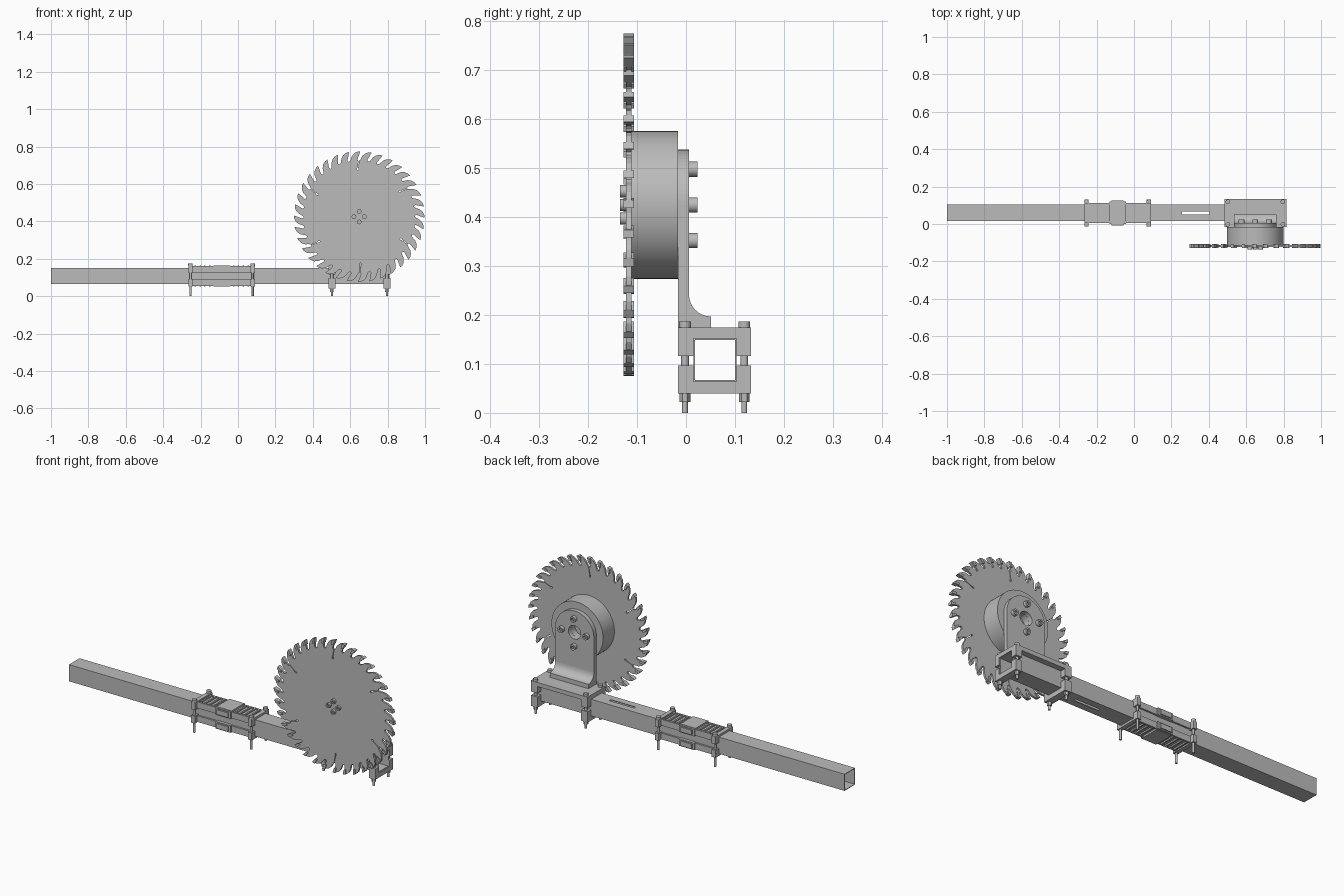
import bpy, bmesh
from math import sin, cos, pi, radians
from mathutils import Matrix, Vector

if "Cube" in bpy.data.objects:
    bpy.data.objects.remove(bpy.data.objects["Cube"], do_unlink=True)

steel = bpy.data.materials.new("grey steel")
steel.use_nodes = True
GREY = (0.5, 0.5, 0.5, 1)
steel.diffuse_color = GREY
steel.node_tree.nodes["Principled BSDF"].inputs["Base Color"].default_value = GREY


def finish(name, bm, smooth=False):
    bmesh.ops.recalc_face_normals(bm, faces=bm.faces)
    mesh = bpy.data.meshes.new(name)
    bm.to_mesh(mesh)
    bm.free()
    mesh.materials.append(steel)
    obj = bpy.data.objects.new(name, mesh)
    bpy.context.collection.objects.link(obj)
    if smooth:
        bpy.ops.object.select_all(action='DESELECT')
        obj.select_set(True)
        bpy.context.view_layer.objects.active = obj
        bpy.ops.object.shade_smooth_by_angle(angle=radians(30))
    return obj


def add_box(bm, x, y, z):
    """Box from three (low, high) ranges."""
    size = Matrix.Diagonal((x[1] - x[0], y[1] - y[0], z[1] - z[0], 1))
    mid = Matrix.Translation((sum(x) / 2, sum(y) / 2, sum(z) / 2))
    bmesh.ops.create_cube(bm, size=1, matrix=mid @ size)


def add_rod(bm, start, end, r, sides=24):
    """Cylinder between two points."""
    a, b = Vector(start), Vector(end)
    turn = (b - a).to_track_quat('Z', 'Y').to_matrix().to_4x4()
    bmesh.ops.create_cone(bm, cap_ends=True, segments=sides, radius1=r, radius2=r,
                          depth=(b - a).length, matrix=Matrix.Translation((a + b) / 2) @ turn)


def add_prism(bm, points, push):
    """Closed outline pushed along a vector."""
    face = bm.faces.new([bm.verts.new(p) for p in points])
    res = bmesh.ops.extrude_face_region(bm, geom=[face], use_keep_orig=True)
    bmesh.ops.translate(bm, vec=push, verts=[v for v in res["geom"] if isinstance(v, bmesh.types.BMVert)])


def cut(obj, bm):
    """Subtract a temporary solid from an object."""
    cutter = finish("cutter", bm)
    cutter.hide_render = True
    mod = obj.modifiers.new("cut", 'BOOLEAN')
    mod.operation, mod.object, mod.solver = 'DIFFERENCE', cutter, 'EXACT'
    bpy.ops.object.select_all(action='DESELECT')
    obj.select_set(True)
    bpy.context.view_layer.objects.active = obj
    bpy.ops.object.modifier_apply(modifier=mod.name)
    bpy.data.objects.remove(cutter, do_unlink=True)


# shared centres: tube axis and saw axis
TY, TZ, TH = 0.059, 0.108, 0.044
SX, SZ = 0.648, 0.425
BOLT_Y = (-0.002, 0.119)

# hollow square tube with a slot through top and bottom
bm = bmesh.new()
add_box(bm, (-1, 0.81), (TY - TH, TY + TH), (TZ - TH, TZ + TH))
tube = finish("square_tube", bm)
bm = bmesh.new()
h = TH - 0.003
add_box(bm, (-1.1, 0.9), (TY - h, TY + h), (TZ - h, TZ + h))
cut(tube, bm)
bm = bmesh.new()
add_box(bm, (0.257, 0.403), (TY - 0.007, TY + 0.007), (0, 0.2))
cut(tube, bm)

# sliding clamp: upper and lower ribbed shells
X0, X1, C0, C1 = -0.265, 0.09, -0.132, -0.043
for name, flip in (("clamp_upper_shell", 1), ("clamp_lower_shell", -1)):
    bm = bmesh.new()

    def zr(lo, hi):
        return tuple(sorted((TZ + flip * lo, TZ + flip * hi)))

    for side in (-1, 1):
        def yr(lo, hi):
            return tuple(sorted((TY + side * lo, TY + side * hi)))
        add_box(bm, (X0, X1), yr(TH, TH + 0.009), zr(0.02, 0.053))
        add_box(bm, (C0, C1), yr(TH, TH + 0.016), zr(0.018, 0.055))
        add_box(bm, (C0 + 0.012, C1 - 0.012), yr(TH, TH + 0.022), zr(0.024, 0.05))
        for x in (X0, X1 - 0.022):
            add_box(bm, (x, x + 0.022), yr(TH, 0.073), zr(0.016, 0.055))
    add_box(bm, (X0, X1), (TY - TH, TY + TH), zr(TH, TH + 0.004))
    add_box(bm, (C0, C1), (TY - 0.05, TY + 0.05), zr(TH, TH + 0.013))
    for x in (X0, X1 - 0.022):
        add_box(bm, (x, x + 0.022), (TY - 0.05, TY + 0.05), zr(TH, TH + 0.011))
    for i in range(4):
        for x in (X0 + 0.036 + i * 0.026, X1 - 0.036 - i * 0.026):
            add_box(bm, (x - 0.004, x + 0.004), (TY - TH, TY + TH), zr(TH, TH + 0.011))
    finish(name, bm)

# motor mount: top plate with corner legs
bm = bmesh.new()
add_box(bm, (0.483, 0.815), (-0.016, 0.133), (0.152, 0.174))
JAWS = (0.502, 0.796)
for x in JAWS:
    for y in ((-0.016, TY - TH), (TY + TH, 0.133)):
        add_box(bm, (x - 0.019, x + 0.019), y, (0.116, 0.153))
finish("mount_base_plate", bm)

# lower jaws, one U per end
for x, name in zip(JAWS, ("right_lower_jaw", "left_lower_jaw")):
    bm = bmesh.new()
    a, b, c, d = -0.016, TY - TH, TY + TH, 0.133
    lo, mid, hi = 0.04, TZ - TH, 0.097
    outline = [(a, lo), (d, lo), (d, hi), (c, hi), (c, mid), (b, mid), (b, hi), (a, hi)]
    add_prism(bm, [(x - 0.019, y, z) for y, z in outline], (0.038, 0, 0))
    finish(name, bm)

# vertical clamp bolts
for name, xs, top in (("clamp_bolts", (X0 + 0.011, X1 - 0.011), 0.163), ("mount_bolts", JAWS, 0.174)):
    bm = bmesh.new()
    for x in xs:
        for y in BOLT_Y:
            add_rod(bm, (x, y, 0), (x, y, top), 0.006)
            add_rod(bm, (x, y, top), (x, y, top + 0.013), 0.012)
            if xs == JAWS:
                add_rod(bm, (x, y, 0.022), (x, y, 0.04), 0.011, 6)
                add_rod(bm, (x, y, 0.09), (x, y, 0.12), 0.008)
    finish(name, bm, True)

# upright motor plate with rounded top and centre hole
R = 0.113
bm = bmesh.new()
arch = [(SX + R * cos(pi * i / 32), -0.016, SZ + R * sin(pi * i / 32)) for i in range(33)]
arch += [(SX - R, -0.016, 0.174), (SX + R, -0.016, 0.174)]
add_prism(bm, arch, (0, 0.022, 0))
plate = finish("motor_plate", bm)
bm = bmesh.new()
add_rod(bm, (SX, -0.1, SZ), (SX, 0.1, SZ), 0.036, 32)
cut(plate, bm)

# curved foot joining plate and base
bm = bmesh.new()
foot = [(0, 0.174), (0.051, 0.174), (0.051, 0.197)]
foot += [(0.051 - 0.045 * sin(a), 0.242 - 0.045 * cos(a)) for a in [pi / 16 * i for i in range(1, 9)]]
foot += [(0, 0.242)]
add_prism(bm, [(SX - R, y, z) for y, z in foot], (2 * R, 0, 0))
finish("plate_foot", bm, True)

# motor body with a shallow rear bore
bm = bmesh.new()
add_rod(bm, (SX, -0.112, SZ), (SX, -0.0165, SZ), 0.151, 64)
motor = finish("motor_body", bm)
bm = bmesh.new()
add_rod(bm, (SX, -0.05, SZ), (SX, 0.1, SZ), 0.036, 32)
cut(motor, bm)
bpy.ops.object.shade_smooth_by_angle(angle=radians(30))


# socket head screws in a cross pattern along y
def cross_screws(name, spread, r, y_seat, y_top):
    bm = bmesh.new()
    spots = [(SX + spread * cos(i * pi / 2), SZ + spread * sin(i * pi / 2)) for i in range(4)]
    for x, z in spots:
        add_rod(bm, (x, y_seat, z), (x, y_top, z), r)
    screws = finish(name, bm)
    bm = bmesh.new()
    for x, z in spots:
        add_rod(bm, (x, (y_seat + y_top) / 2, z), (x, 2 * y_top - y_seat, z), r * 0.5, 6)
    cut(screws, bm)
    bpy.ops.object.shade_smooth_by_angle(angle=radians(30))


cross_screws("motor_screws", 0.073, 0.0155, 0.005, 0.024)
cross_screws("blade_screws", 0.028, 0.0125, -0.12, -0.135)

# saw blade: hooked teeth running clockwise, expansion slits every sixth gullet
TEETH = 36
STEP = 2 * pi / TEETH


def polar(r, t, y):
    a = pi / 2 - t * STEP
    return (SX + r * cos(a), y, SZ + r * sin(a))


tooth = [(0.299, 0.0), (0.305, 0.12), (0.325, 0.3), (0.340, 0.55), (0.347, 0.8),
         (0.348, 1.08), (0.325, 0.95), (0.306, 0.82), (0.299, 0.88)]
slit = [(0.299, -0.04), (0.262, -0.2), (0.257, -0.28), (0.25, -0.26), (0.247, -0.18),
        (0.25, -0.1), (0.257, -0.09), (0.262, -0.12)]
bm = bmesh.new()
outline = []
for n in range(TEETH):
    for r, t in (slit if n % 6 == 0 else []) + tooth:
        outline.append(polar(r, n + t, -0.1225))
add_prism(bm, outline, (0, 0.011, 0))
finish("saw_blade", bm)

# wider cutting tips on each tooth
bm = bmesh.new()
tip = [(0.348, 0.84), (0.350, 1.1), (0.325, 0.96), (0.323, 0.75)]
for n in range(TEETH):
    add_prism(bm, [polar(r, n + t, -0.128) for r, t in tip], (0, 0.022, 0))
finish("tooth_tips", bm)
